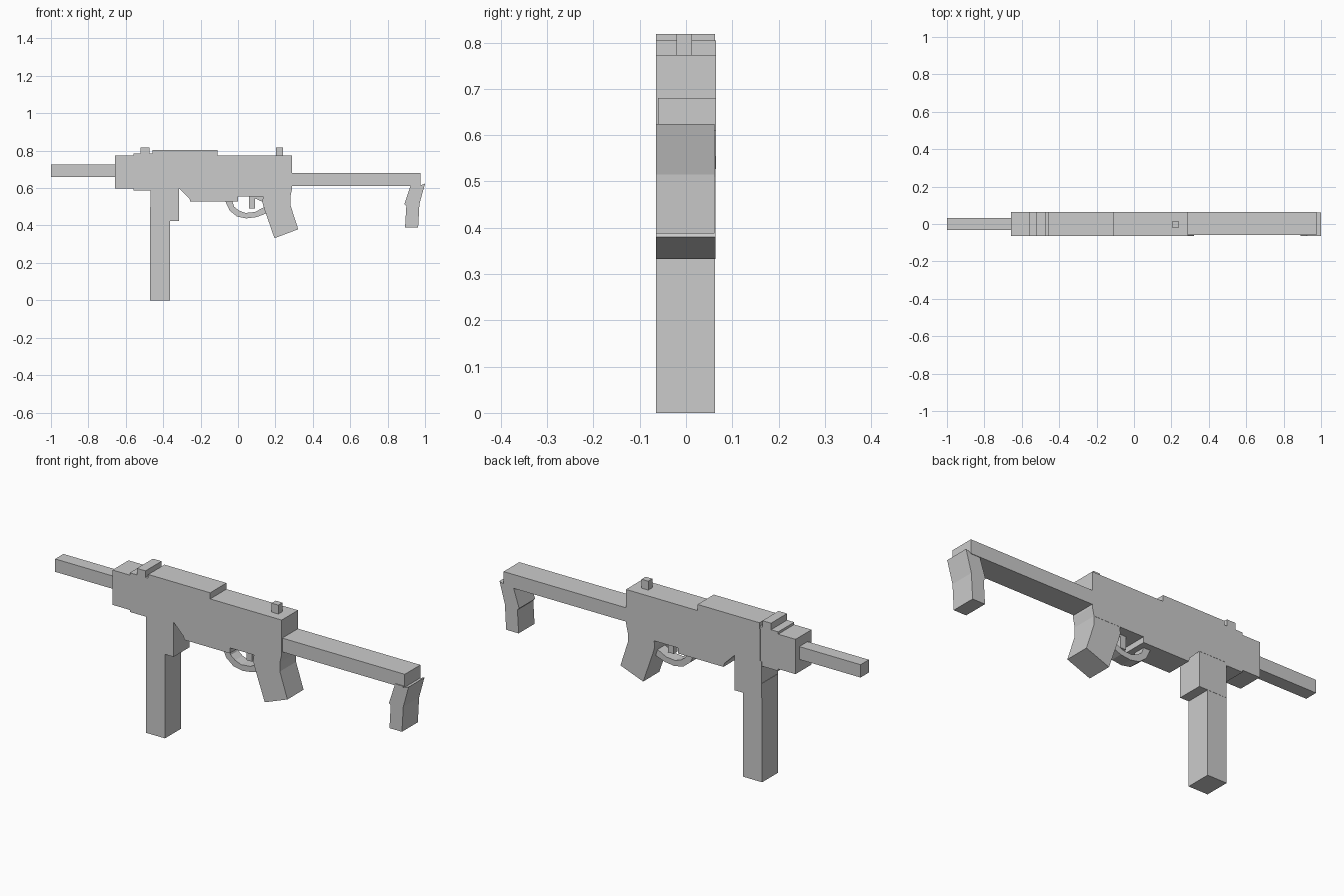
import bpy, bmesh


def prism(name, profile, y0, y1):
    """Extrude an x-z outline between two y positions."""
    bm = bmesh.new()
    face = bm.faces.new([bm.verts.new((x, y0, z)) for x, z in profile])
    ext = bmesh.ops.extrude_face_region(bm, geom=[face])
    moved = [g for g in ext["geom"] if isinstance(g, bmesh.types.BMVert)]
    bmesh.ops.translate(bm, verts=moved, vec=(0, y1 - y0, 0))
    bmesh.ops.recalc_face_normals(bm, faces=bm.faces)
    mesh = bpy.data.meshes.new(name)
    bm.to_mesh(mesh)
    bm.free()
    obj = bpy.data.objects.new(name, mesh)
    bpy.context.collection.objects.link(obj)
    return obj


def box(name, x0, x1, z0, z1, y0, y1):
    return prism(name, [(x0, z0), (x1, z0), (x1, z1), (x0, z1)], y0, y1)


W = 0.065  # half thickness

# Barrel and front block
box("barrel", -1.0, -0.65, 0.66, 0.725, -0.033, 0.033)
box("front_block", -0.657, -0.46, 0.597, 0.773, -W, 0.063)
box("front_collar", -0.56, -0.455, 0.587, 0.785, -W, 0.063)

# Receiver with sloped lower front corner
prism("receiver", [(-0.46, 0.773), (-0.46, 0.6), (-0.315, 0.6), (-0.26, 0.545),
                   (-0.255, 0.527), (0.0, 0.527), (0.0, 0.555), (0.14, 0.555),
                   (0.28, 0.555), (0.29, 0.6), (0.29, 0.773)], -W, W)
box("top_cover", -0.457, -0.11, 0.76, 0.804, -W, W)

# Sights
box("front_sight", -0.52, -0.472, 0.77, 0.818, -W, 0.063)
box("rear_sight", 0.202, 0.24, 0.76, 0.818, -0.02, 0.013)

# Magazine and its well
box("magazine_well", -0.468, -0.315, 0.425, 0.61, -W, 0.064)
box("magazine", -0.47, -0.363, 0.0, 0.5, -W, 0.063)

# Pistol grip
prism("grip", [(0.135, 0.56), (0.13, 0.525), (0.14, 0.49), (0.195, 0.332),
               (0.322, 0.38), (0.28, 0.51), (0.28, 0.61), (0.14, 0.61)], -W, 0.064)

# Trigger guard and trigger
prism("trigger_guard", [(-0.068, 0.53), (-0.045, 0.48), (-0.005, 0.448), (0.045, 0.438),
                        (0.1, 0.445), (0.16, 0.468), (0.15, 0.503), (0.09, 0.472),
                        (0.04, 0.467), (0.005, 0.48), (-0.02, 0.5), (-0.03, 0.53)],
      -0.03, 0.03)
prism("trigger", [(0.06, 0.56), (0.058, 0.49), (0.09, 0.49), (0.09, 0.545),
                  (0.135, 0.525), (0.14, 0.56)], -0.016, 0.016)

# Stock bar and folding shoulder rest
box("stock_bar", 0.28, 0.975, 0.61, 0.68, -0.06, W)
prism("shoulder_rest", [(0.925, 0.62), (0.89, 0.515), (0.9, 0.505), (0.893, 0.388),
                        (0.963, 0.388), (0.97, 0.515), (1.0, 0.624), (0.97, 0.613),
                        (0.97, 0.62)], -W, 0.062)
